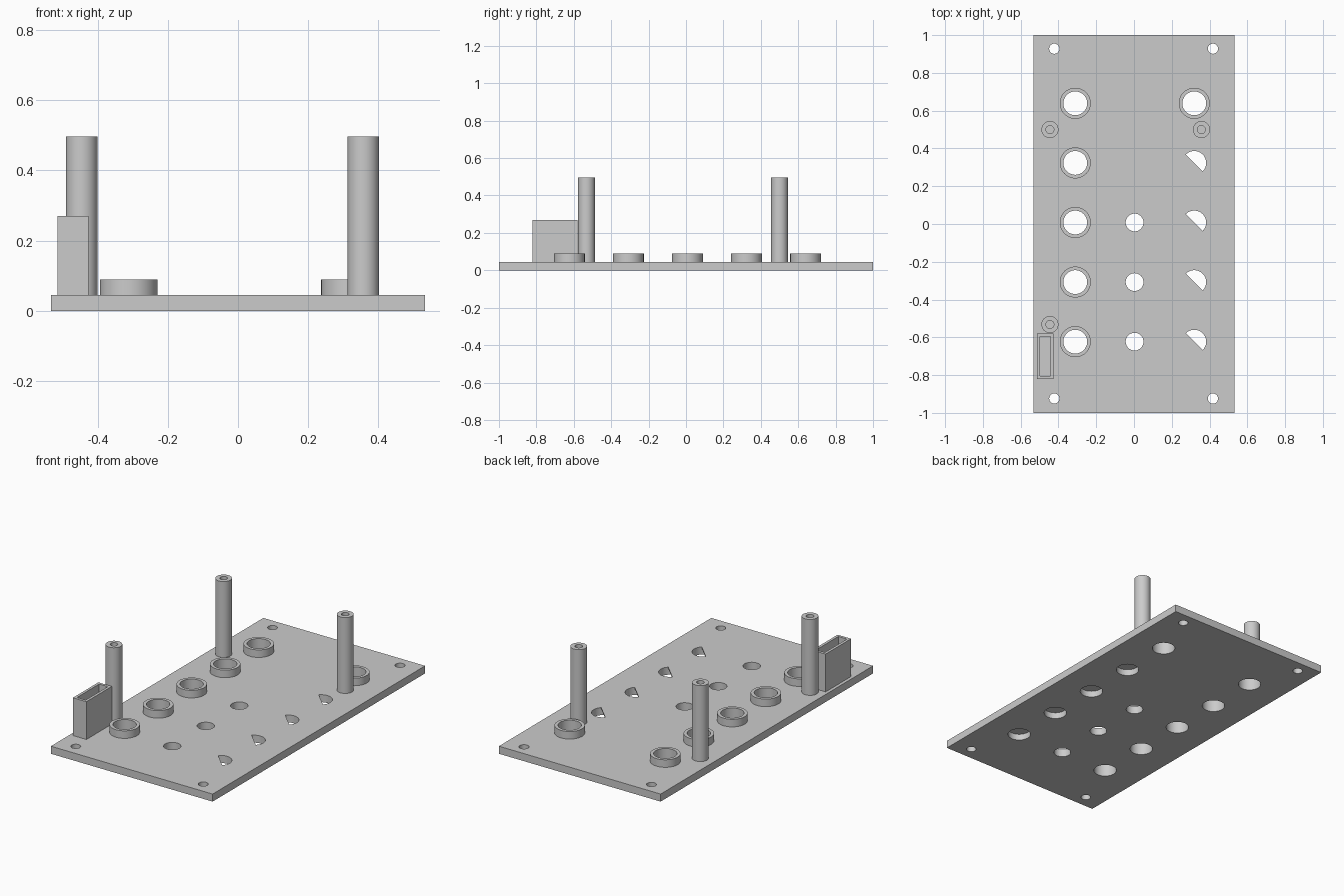
import bpy, bmesh
from math import cos, sin, pi, radians

cube = bpy.data.objects.get("Cube")
if cube:
    bpy.data.objects.remove(cube, do_unlink=True)

grey = bpy.data.materials.new("plain grey")
grey.use_nodes = True
colour = (0.6, 0.6, 0.6, 1)
grey.diffuse_color = colour
grey.node_tree.nodes["Principled BSDF"].inputs["Base Color"].default_value = colour


def arc(x, y, r, start=0, sweep=2 * pi, n=48):
    count = n if sweep >= 2 * pi else n + 1
    return [(x + r * cos(start + sweep * i / n), y + r * sin(start + sweep * i / n))
            for i in range(count)]


def rect(x0, x1, y0, y1):
    return [(x0, y0), (x1, y0), (x1, y1), (x0, y1)]


def extrude(name, loops, z0, z1):
    """Fill closed outlines (inner ones become holes) and extrude from z0 to z1."""
    curve = bpy.data.curves.new(name, 'CURVE')
    curve.dimensions = '2D'
    curve.fill_mode = 'BOTH'
    curve.extrude = (z1 - z0) / 2
    for loop in loops:
        spline = curve.splines.new('POLY')
        spline.points.add(len(loop) - 1)
        for point, (x, y) in zip(spline.points, loop):
            point.co = (x, y, 0, 1)
        spline.use_cyclic_u = True
    helper = bpy.data.objects.new(name + "_outline", curve)
    bpy.context.collection.objects.link(helper)
    bpy.context.view_layer.update()
    mesh = bpy.data.meshes.new_from_object(
        helper.evaluated_get(bpy.context.evaluated_depsgraph_get()))
    bpy.data.objects.remove(helper, do_unlink=True)
    bpy.data.curves.remove(curve)

    # Weld the caps to the walls and move to height
    bm = bmesh.new()
    bm.from_mesh(mesh)
    bmesh.ops.remove_doubles(bm, verts=bm.verts, dist=1e-5)
    bmesh.ops.translate(bm, verts=bm.verts, vec=(0, 0, (z0 + z1) / 2))
    bmesh.ops.recalc_face_normals(bm, faces=bm.faces)
    bm.to_mesh(mesh)
    bm.free()
    mesh.name = name
    mesh.materials.clear()
    mesh.materials.append(grey)
    obj = bpy.data.objects.new(name, mesh)
    bpy.context.collection.objects.link(obj)
    bpy.ops.object.select_all(action='DESELECT')
    obj.select_set(True)
    bpy.context.view_layer.objects.active = obj
    bpy.ops.object.shade_smooth_by_angle(angle=radians(30))
    return obj


TOP = 0.045
JACK_R = 0.063
ROWS = [0.639 - 0.3155 * i for i in range(5)]
LEFT_X, RIGHT_X = -0.311, 0.319

# Panel with jack, lamp and corner screw holes
holes = [arc(x, y, JACK_R) for x in (LEFT_X, RIGHT_X) for y in ROWS]
holes += [arc(0.003, y, 0.047) for y in ROWS[2:]]
holes += [arc(x, y, 0.027, n=32) for x in (-0.422, 0.418) for y in (-0.924, 0.928)]
extrude("panel", [rect(-0.533, 0.533, -1, 1)] + holes, 0, TOP)

# Raised collars around the open jack holes
collars = [(LEFT_X, y) for y in ROWS] + [(RIGHT_X, ROWS[0])]
for i, (x, y) in enumerate(collars):
    extrude(f"collar_{i + 1}", [arc(x, y, 0.082), arc(x, y, JACK_R)], TOP, 0.09)

# Thin half covers closing the lower left of the other holes
for i, y in enumerate(ROWS[1:]):
    extrude(f"half_cover_{i + 1}",
            [arc(RIGHT_X, y, JACK_R, 0.75 * pi, pi, 24)], TOP - 0.008, TOP)

# Hollow standoff posts
for i, (x, y) in enumerate([(-0.445, 0.5), (0.357, 0.5), (-0.445, -0.532)]):
    extrude(f"post_{i + 1}", [arc(x, y, 0.045), arc(x, y, 0.021, n=32)], TOP, 0.497)

# Open-topped connector box
extrude("connector_box", [rect(-0.514, -0.425, -0.82, -0.58),
                          rect(-0.498, -0.441, -0.804, -0.596)], TOP, 0.27)
